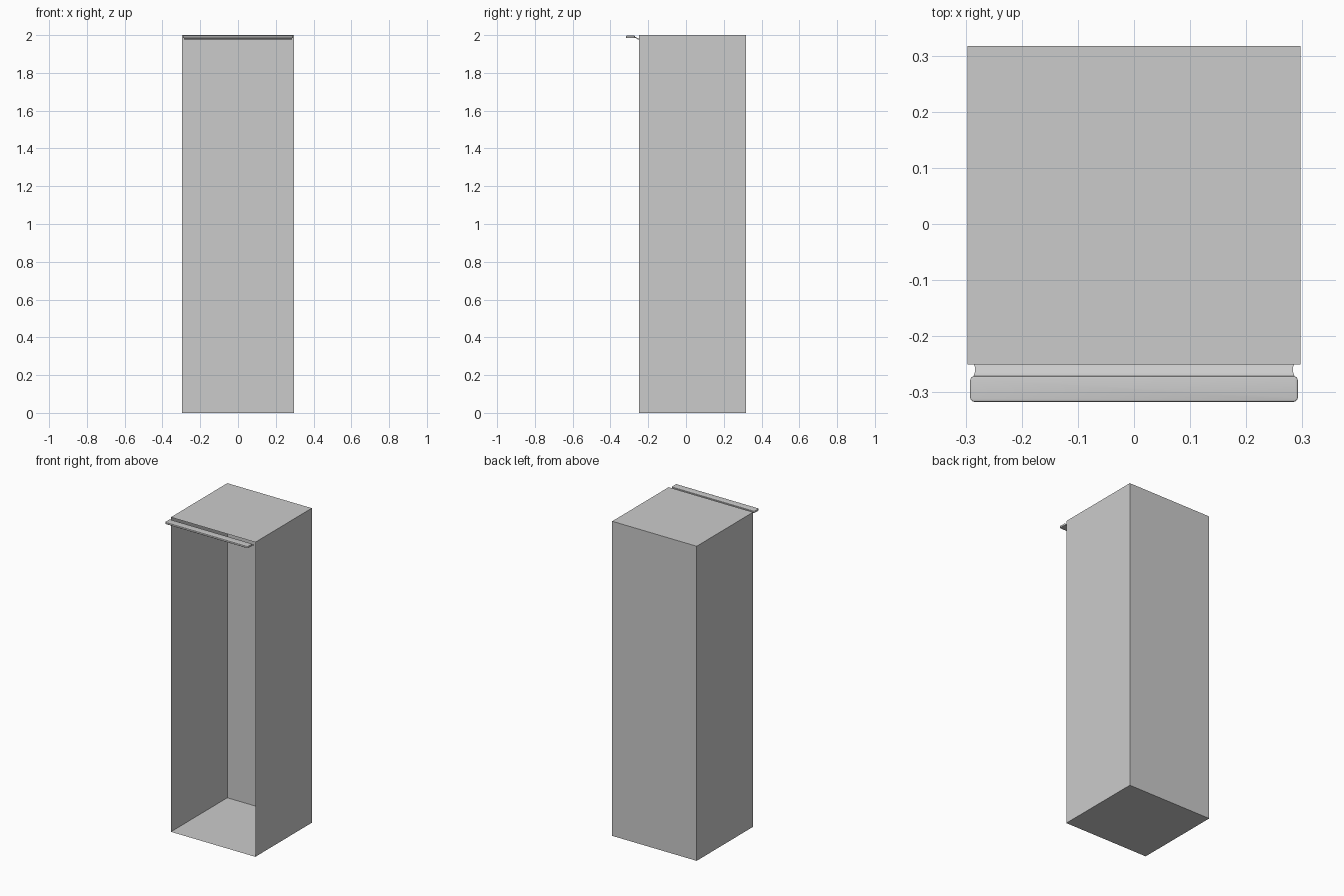
import bpy, bmesh
from mathutils import Matrix

if "Cube" in bpy.data.objects:
    bpy.data.objects.remove(bpy.data.objects["Cube"])

W, Y0, Y1, H = 0.297, -0.25, 0.317, 2.0


def make(name, bm):
    me = bpy.data.meshes.new(name)
    bm.to_mesh(me)
    bm.free()
    ob = bpy.data.objects.new(name, me)
    bpy.context.collection.objects.link(ob)
    return ob


def box(size, centre):
    bm = bmesh.new()
    m = Matrix.Translation(centre) @ Matrix.Diagonal((*size, 1))
    bmesh.ops.create_cube(bm, size=1, matrix=m)
    return bm


def smooth(ob):
    bpy.ops.object.select_all(action='DESELECT')
    ob.select_set(True)
    bpy.context.view_layer.objects.active = ob
    bpy.ops.object.shade_smooth_by_angle()


# Thin-walled cabinet shell, open at the front
bm = box((2 * W, Y1 - Y0, H), (0, (Y0 + Y1) / 2, H / 2))
front = [f for f in bm.faces if f.normal.y < -0.9]
bmesh.ops.delete(bm, geom=front, context='FACES_ONLY')
make("cabinet_shell", bm)

# Handle bar with rounded corners along the top front edge
bm = box((0.584, 0.046, 0.013), (0, -0.294, 1.9905))
upright = [e for e in bm.edges
           if abs(e.verts[0].co.z - e.verts[1].co.z) > 0.005]
bmesh.ops.bevel(bm, geom=upright, offset=0.008, segments=4,
                profile=0.5, affect='EDGES')
rims = [e for e in bm.edges
        if abs(e.verts[0].co.z - e.verts[1].co.z) < 0.001]
bmesh.ops.bevel(bm, geom=rims, offset=0.003, segments=3,
                profile=0.5, affect='EDGES', clamp_overlap=True)
smooth(make("handle_bar", bm))

# Waisted neck dipping from the bar to the cabinet: y, top z, half width
rows = [(-0.274, 1.991, 0.287), (-0.268, 1.990, 0.285),
        (-0.262, 1.987, 0.283), (-0.256, 1.983, 0.283),
        (-0.250, 1.981, 0.286)]
bm = bmesh.new()
rings = [[bm.verts.new(p) for p in ((-w, y, z), (w, y, z),
                                    (w, y, z - 0.005), (-w, y, z - 0.005))]
         for y, z, w in rows]
for a, b in zip(rings, rings[1:]):
    for i in range(4):
        j = (i + 1) % 4
        bm.faces.new((a[i], a[j], b[j], b[i]))
bm.faces.new(rings[0])
bm.faces.new(rings[-1])
bmesh.ops.recalc_face_normals(bm, faces=bm.faces)
smooth(make("handle_neck", bm))
